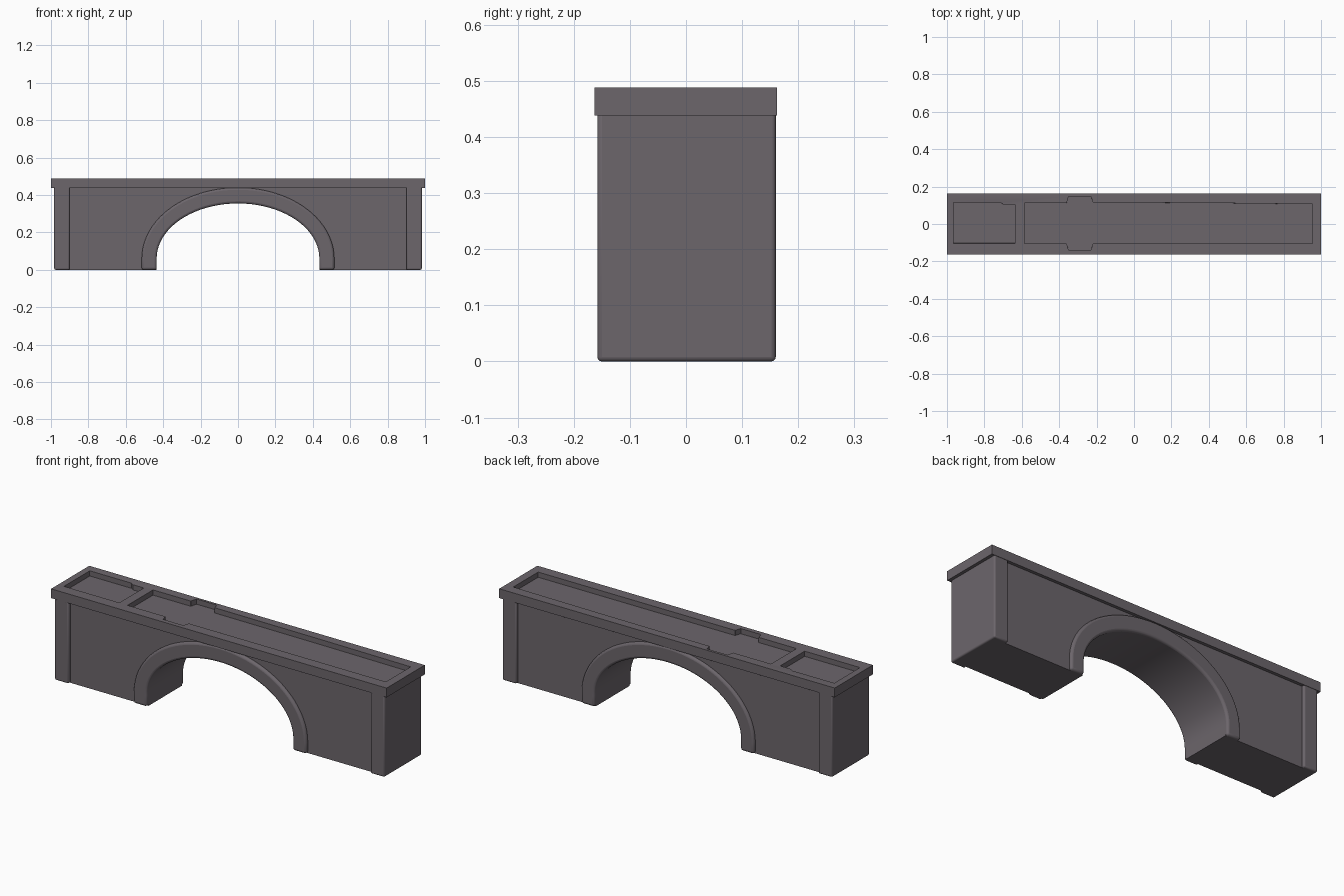
import bpy, bmesh, math

if "Cube" in bpy.data.objects:
    bpy.data.objects.remove(bpy.data.objects["Cube"])

stone = bpy.data.materials.new("grey_stone")
stone.diffuse_color = (0.150, 0.132, 0.148, 1)
stone.use_nodes = True
stone.node_tree.nodes["Principled BSDF"].inputs["Base Color"].default_value = stone.diffuse_color


def prism(name, outline, lo, hi, axis, bevel=0.0, segments=3):
    """Extrude a 2D outline along y (outline is x,z) or z (outline is x,y)."""
    bm = bmesh.new()
    place = (lambda a, b, c: (a, c, b)) if axis == 'Y' else (lambda a, b, c: (a, b, c))
    face = bm.faces.new([bm.verts.new(place(a, b, lo)) for a, b in outline])
    ext = bmesh.ops.extrude_face_region(bm, geom=[face])
    verts = [v for v in ext['geom'] if isinstance(v, bmesh.types.BMVert)]
    bmesh.ops.translate(bm, verts=verts, vec=place(0, 0, hi - lo))
    bmesh.ops.recalc_face_normals(bm, faces=bm.faces)
    mesh = bpy.data.meshes.new(name)
    bm.to_mesh(mesh)
    bm.free()
    mesh.materials.append(stone)
    obj = bpy.data.objects.new(name, mesh)
    bpy.context.collection.objects.link(obj)
    if bevel:
        add_bevel(obj, bevel, segments)
    return obj


def add_bevel(obj, width, segments=3):
    mod = obj.modifiers.new("soft_edges", 'BEVEL')
    mod.width, mod.segments = width, segments
    mod.limit_method, mod.angle_limit = 'ANGLE', math.radians(40)


def smooth(obj):
    bpy.ops.object.select_all(action='DESELECT')
    obj.select_set(True)
    bpy.context.view_layer.objects.active = obj
    bpy.ops.object.shade_smooth_by_angle(angle=math.radians(35))


def rect(x0, x1, y0, y1):
    return [(x0, y0), (x1, y0), (x1, y1), (x0, y1)]


def arch(a, b, spring, n=40):
    """Arch line from right foot to left foot."""
    pts = [(a * math.cos(math.pi * i / n), spring + b * math.sin(math.pi * i / n))
           for i in range(n + 1)]
    return [(a, 0)] + pts + [(-a, 0)]


FRONT, BACK = -0.158, 0.160
inner = arch(0.435, 0.295, 0.06)
outer = arch(0.515, 0.380, 0.06)

# Recessed side walls with the arched opening
wall = prism("wall", [(0.95, 0.0)] + inner + [(-0.95, 0.0), (-0.95, 0.45), (0.95, 0.45)],
             FRONT + 0.017, BACK - 0.015, 'Y')

# Raised rounded band around the arch
band = prism("arch_band", inner + outer[::-1], FRONT, BACK, 'Y', 0.012)

# End piers
piers = [prism(n, rect(x0, x1, 0.0, 0.45), FRONT, BACK, 'Y', 0.008)
         for n, x0, x1 in (("left_pier", -0.983, -0.9), ("right_pier", 0.9, 0.983))]

# Top cornice with two sunken deck pockets, the longer one with side bays
cornice = prism("cornice", rect(-1, 1, -0.163, 0.162), 0.438, 0.488, 'Z')
short_pocket = [(-0.965, -0.103), (-0.635, -0.103), (-0.635, 0.105),
                (-0.70, 0.105), (-0.715, 0.116), (-0.965, 0.116)]
long_pocket = [(-0.585, -0.105), (-0.36, -0.105), (-0.35, -0.138), (-0.23, -0.138),
               (-0.22, -0.105), (0.955, -0.105), (0.955, 0.106), (0.45, 0.112),
               (-0.22, 0.116), (-0.23, 0.148), (-0.35, 0.148), (-0.36, 0.112),
               (-0.585, 0.112)]
for name, outline in (("short_pocket_cutter", short_pocket), ("long_pocket_cutter", long_pocket)):
    cutter = prism(name, outline, 0.460, 0.55, 'Z')
    cutter.hide_render = True
    cutter.hide_set(True)
    cut = cornice.modifiers.new(name, 'BOOLEAN')
    cut.operation, cut.solver, cut.object = 'DIFFERENCE', 'EXACT', cutter
add_bevel(cornice, 0.007)

for part in [wall, band, cornice] + piers:
    smooth(part)
